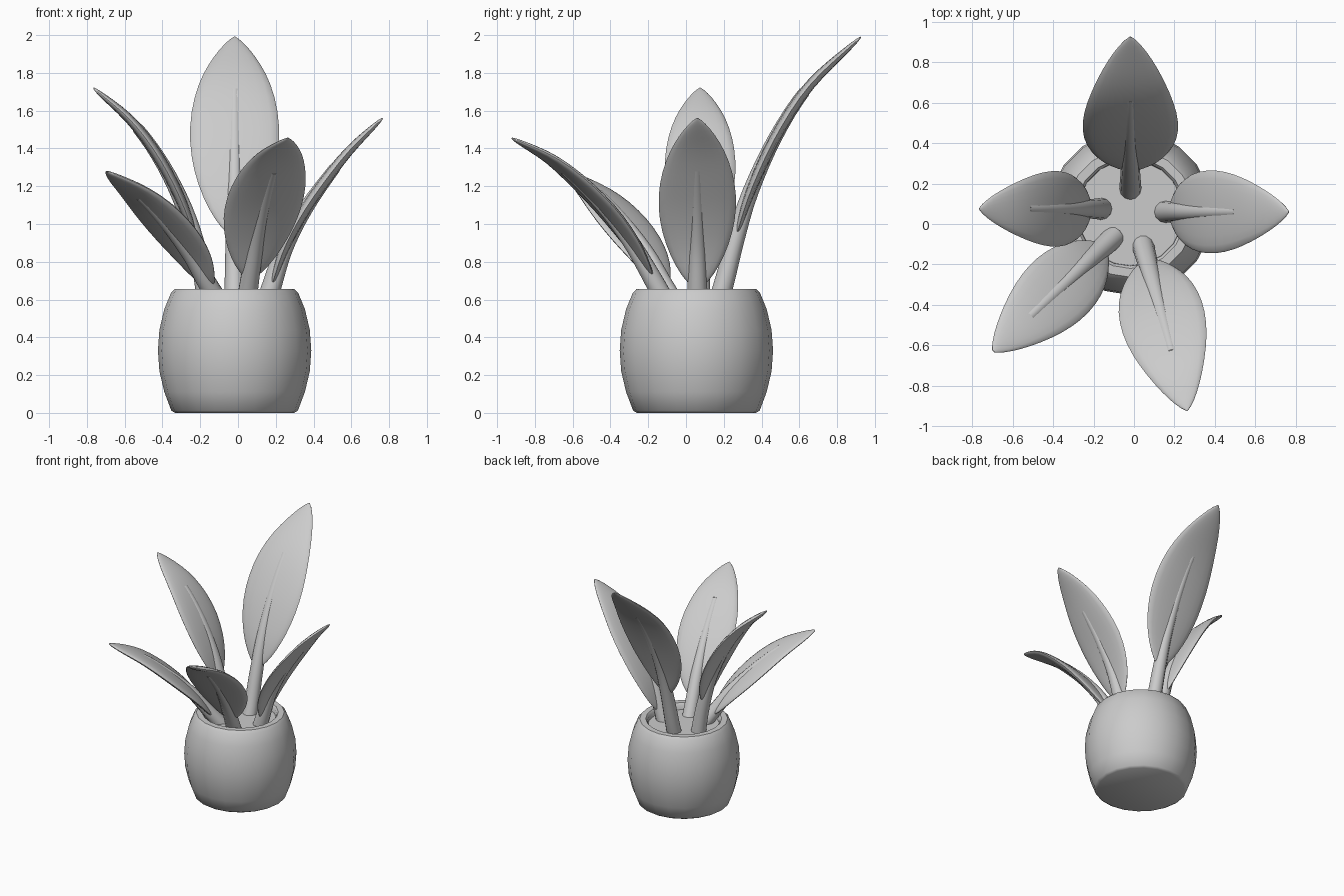
import bpy, math
from mathutils import Vector

cube = bpy.data.objects.get("Cube")
if cube:
    bpy.data.objects.remove(cube, do_unlink=True)

grey = bpy.data.materials.new("plain grey")
grey.use_nodes = True
colour = (0.6, 0.6, 0.6, 1)
grey.diffuse_color = colour
grey.node_tree.nodes["Principled BSDF"].inputs["Base Color"].default_value = colour


def skin(name, rings):
    """Join equal rings of points into a closed, capped, smooth mesh."""
    n = len(rings[0])
    verts = [p for ring in rings for p in ring]
    faces = [[i * n + j, i * n + (j + 1) % n, (i + 1) * n + (j + 1) % n, (i + 1) * n + j]
             for i in range(len(rings) - 1) for j in range(n)]
    last = (len(rings) - 1) * n
    faces += [list(reversed(range(n))), list(range(last, last + n))]
    mesh = bpy.data.meshes.new(name)
    mesh.from_pydata(verts, [], faces)
    mesh.materials.append(grey)
    obj = bpy.data.objects.new(name, mesh)
    bpy.context.collection.objects.link(obj)
    bpy.ops.object.select_all(action='DESELECT')
    obj.select_set(True)
    bpy.context.view_layer.objects.active = obj
    bpy.ops.object.shade_smooth_by_angle(angle=math.radians(40))
    return obj


def lathe(name, profile, sides, centre):
    turns = [2 * math.pi * k / sides for k in range(sides)]
    return skin(name, [[(centre[0] + r * math.cos(a), centre[1] + r * math.sin(a), z)
                        for a in turns] for r, z in profile])


def spline(points, steps=10):
    """Smooth curve through 2D points."""
    p = [Vector(q) for q in points]
    p = [2 * p[0] - p[1]] + p + [2 * p[-1] - p[-2]]
    out = []
    for a, b, c, d in zip(p, p[1:], p[2:], p[3:]):
        for k in range(steps):
            t = k / steps
            out.append(0.5 * (2 * b + (c - a) * t + (2 * a - 5 * b + 4 * c - d) * t ** 2
                              + (3 * b - a - 3 * c + d) * t ** 3))
    return out + [p[-2]]


def at_fraction(path, f):
    """Point and direction at a fraction of the path's length."""
    lengths = [(b - a).length for a, b in zip(path, path[1:])]
    left = f * sum(lengths)
    for a, b, length in zip(path, path[1:], lengths):
        if left <= length:
            break
        left -= length
    return a.lerp(b, min(left / length, 1)), (b - a).normalized()


def sweep(name, path, origin, azimuth, size, fractions, sides):
    """Sweep an ellipse along a path lying in an upright plane."""
    out = Vector((math.cos(azimuth), math.sin(azimuth), 0))
    side = Vector((-out.y, out.x, 0))
    rings = []
    for f in fractions:
        point, way = at_fraction(path, f)
        middle = Vector((*origin, 0)) + out * point.x + Vector((0, 0, point.y))
        normal = out * -way.y + Vector((0, 0, way.x))
        wide, thick = size(f)
        turns = [2 * math.pi * k / sides for k in range(sides)]
        rings.append([middle + side * wide * math.cos(a) + normal * thick * math.sin(a)
                      for a in turns])
    return skin(name, rings)


def blade_shape(f):
    """Relative blade width: round base, slightly pointed tip."""
    return max(math.sin(math.pi * f ** 0.9) ** 0.72, 0.02)


def leaf(name, origin, degrees, points, blade_start, stem_end, half_width):
    path = spline(points)
    azimuth = math.radians(degrees)
    steps = [(1 - math.cos(math.pi * k / 22)) / 2 for k in range(23)]
    sweep(name + "_blade", [p for p in path if p.x >= blade_start], origin, azimuth,
          lambda f: (half_width * blade_shape(f), 0.03 * blade_shape(f) ** 0.6), steps, 20)
    # Stem continues as the midrib, with a rounded end
    sweep(name + "_stem", [p for p in path if p.x <= stem_end], origin, azimuth,
          lambda f: ((0.055 - 0.025 * f) * (0.55 if f == 1 else 1),) * 2,
          [k / 16 for k in range(16)] + [0.985, 1], 12)


# Pot with a thick rim, and the soil inside
pot_centre = (-0.018, 0.055)
lathe("pot", [(0.315, 0), (0.335, 0.012), (0.372, 0.11), (0.398, 0.22), (0.406, 0.33),
              (0.398, 0.44), (0.372, 0.55), (0.337, 0.635), (0.318, 0.655),
              (0.275, 0.655), (0.262, 0.64), (0.26, 0.58)], 20, pot_centre)
lathe("soil", [(0.265, 0.55), (0.265, 0.605)], 20, pot_centre)

# Five leaves: curve as distance out and height
leaf("back_leaf", (-0.018, 0), 90,
     [(0.17, 0.58), (0.205, 0.7), (0.265, 0.93), (0.345, 1.18), (0.485, 1.48),
      (0.66, 1.74), (0.925, 1.99)], 0.262, 0.66, 0.236)
leaf("left_leaf", (0, 0.06), 0,
     [(0.15, 0.58), (0.178, 0.67), (0.245, 0.87), (0.345, 1.06), (0.47, 1.24),
      (0.6, 1.4), (0.765, 1.56)], 0.17, 0.53, 0.205)
leaf("right_leaf", (0, 0.075), 180,
     [(0.16, 0.58), (0.2, 0.8), (0.275, 1.06), (0.4, 1.32), (0.56, 1.54),
      (0.765, 1.72)], 0.21, 0.55, 0.187)
leaf("front_right_leaf", (-0.02, 0.012), 223.5,
     [(0.11, 0.58), (0.2, 0.69), (0.32, 0.84), (0.5, 1.01), (0.7, 1.16),
      (0.935, 1.28)], 0.17, 0.7, 0.185)
leaf("front_left_leaf", (0.016, 0), -75,
     [(0.11, 0.58), (0.2, 0.74), (0.32, 0.93), (0.49, 1.13), (0.72, 1.33),
      (0.955, 1.455)], 0.175, 0.69, 0.21)
